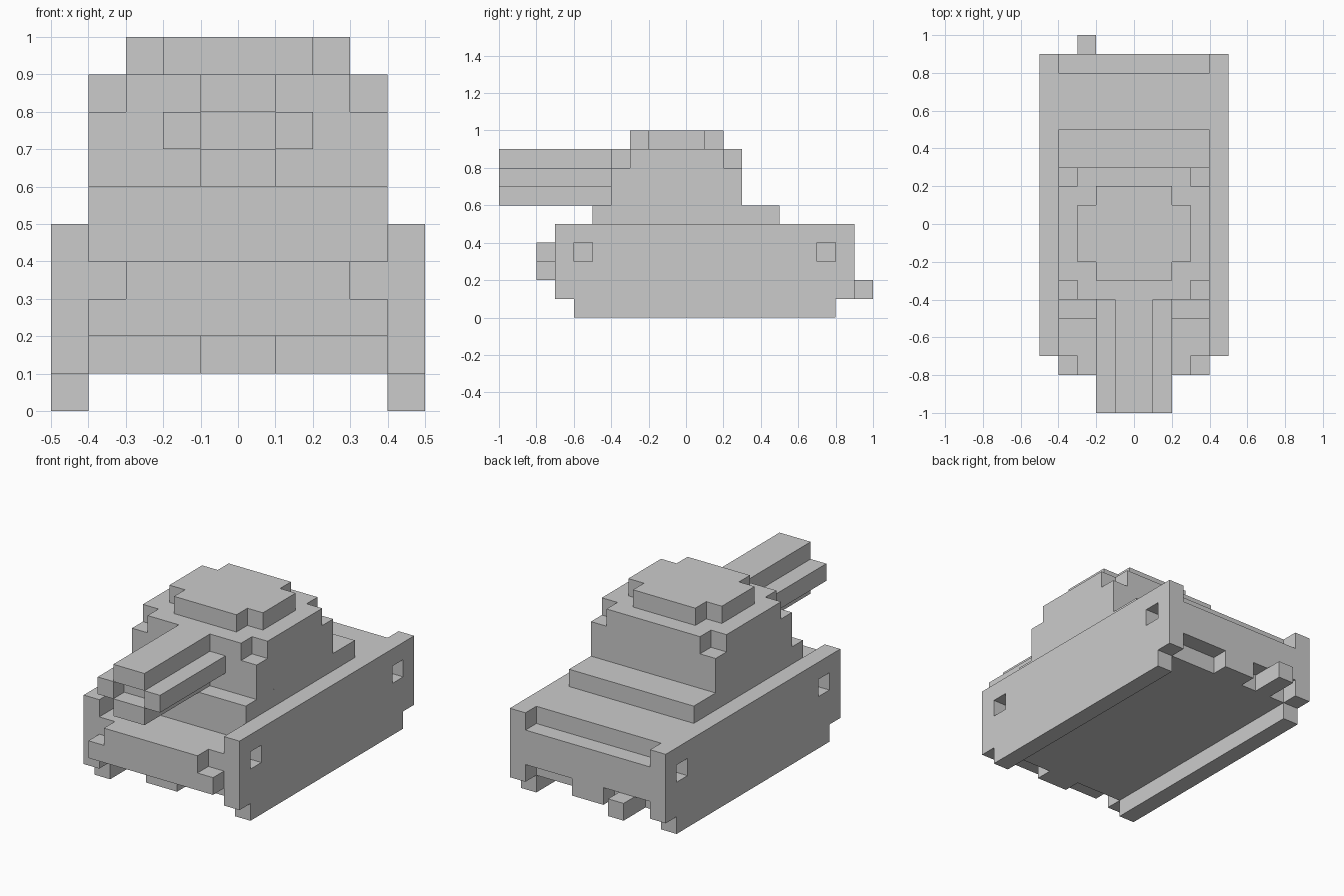
import bpy
import bmesh

if "Cube" in bpy.data.objects:
    bpy.data.objects.remove(bpy.data.objects["Cube"])


def part(name, boxes, mirror=False):
    """One object from boxes given as (x0, x1, y0, y1, z0, z1); optional mirror over x."""
    bm = bmesh.new()
    for x0, x1, y0, y1, z0, z1 in boxes:
        made = bmesh.ops.create_cube(bm, size=1)
        for v in made["verts"]:
            v.co.x = x1 if v.co.x > 0 else x0
            v.co.y = y1 if v.co.y > 0 else y0
            v.co.z = z1 if v.co.z > 0 else z0
    mesh = bpy.data.meshes.new(name)
    bm.to_mesh(mesh)
    bm.free()
    obj = bpy.data.objects.new(name, mesh)
    bpy.context.collection.objects.link(obj)
    if mirror:
        mod = obj.modifiers.new("mirror", 'MIRROR')
        mod.use_axis[0] = True
        mod.use_mirror_merge = False
    return obj


# Tracks: stepped side slabs with a small square recess near each end
part("track", [
    (.4, .5, -.6, .8, 0, .1),
    (.4, .5, -.7, .9, .1, .3),
    (.4, .5, -.7, -.6, .3, .4),
    (.4, .5, -.5, .7, .3, .4),
    (.4, .5, .8, .9, .3, .4),
    (.4, .5, -.7, .9, .4, .5),
], mirror=True)

# Hull: belly, body, and raised rear deck with a lowered tail ledge
part("hull", [
    (-.4, .4, -.6, .8, .1, .2),
    (-.4, .4, -.7, .9, .2, .4),
    (-.4, .4, -.5, .8, .4, .5),
])

# Nose plate with notched upper corners
part("nose_plate", [
    (-.4, .4, -.8, -.7, .2, .3),
    (-.3, .3, -.8, -.7, .3, .4),
])

# Centre lugs under nose and tail
part("front_lug", [(-.1, .1, -.7, -.6, .1, .2)])
part("rear_lug", [(-.1, .1, .8, .9, .1, .2)])

# Exhaust stub at the rear left
part("exhaust", [(-.3, -.2, .8, 1, .1, .2)])

# Turret base and turret with cut upper corners
part("turret_base", [(-.4, .4, -.5, .5, .5, .6)])
part("turret", [
    (-.4, .4, -.4, .3, .6, .8),
    (-.3, .3, -.4, .3, .8, .9),
    (-.4, .4, -.3, .2, .8, .9),
])

# Hatch: plus-shaped cap
part("hatch", [
    (-.3, .3, -.2, .1, .9, 1),
    (-.2, .2, -.3, .2, .9, 1),
])

# Gun barrel: stepped bars around a recessed muzzle
part("barrel", [
    (-.1, .1, -1, -.4, .8, .9),
    (-.1, .1, -.9, -.4, .7, .8),
    (-.1, .1, -1, -.4, .6, .7),
])
part("barrel_side", [(.1, .2, -1, -.4, .7, .8)], mirror=True)
